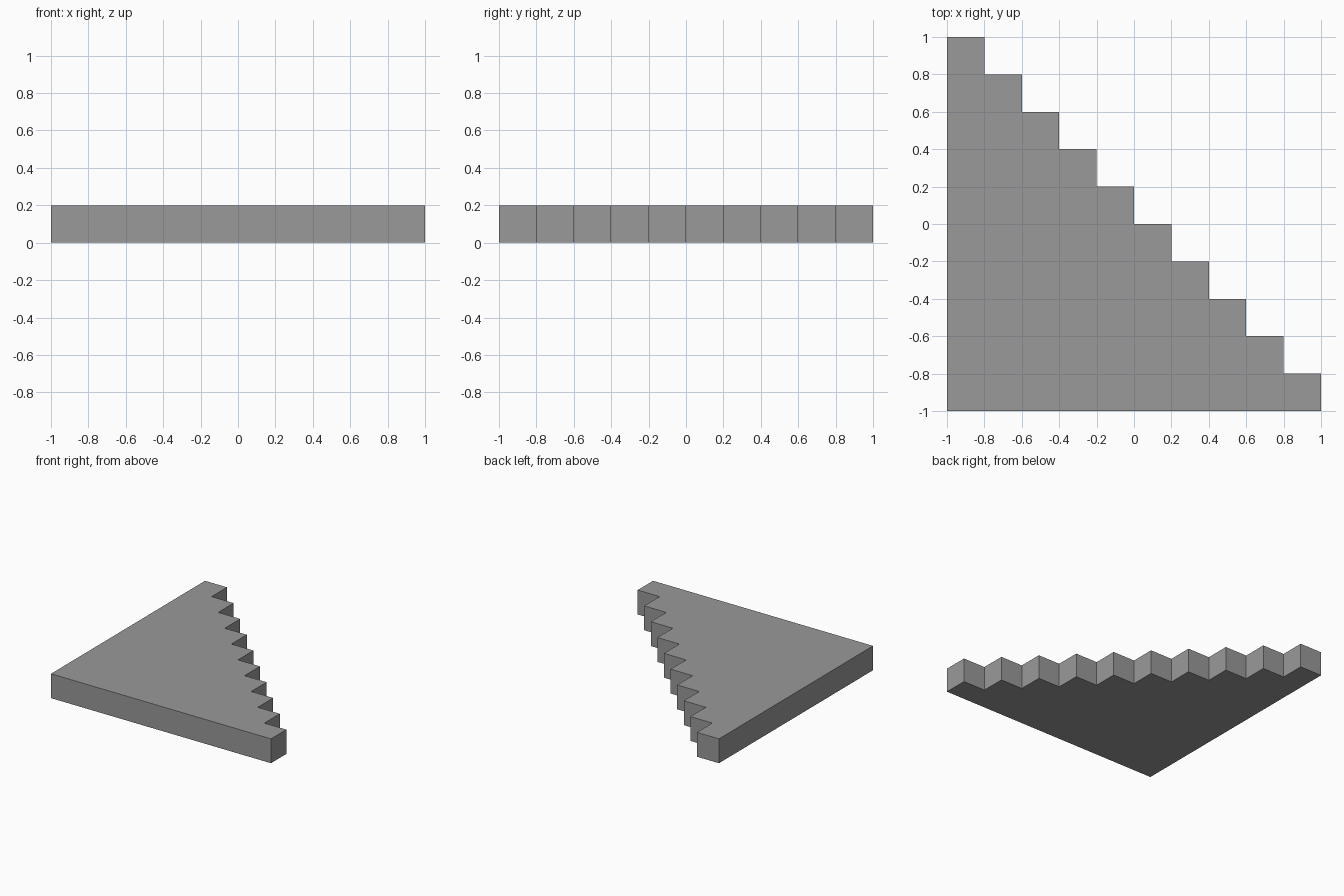
import bpy
import bmesh

if "Cube" in bpy.data.objects:
    bpy.data.objects.remove(bpy.data.objects["Cube"])

STEPS = 10
SIZE = 0.2

# Stepped triangular outline: two straight sides, then a zigzag staircase back
outline = [(-1, -1), (1, -1)]
for i in range(STEPS):
    x = 1 - SIZE * i
    y = -1 + SIZE * (i + 1)
    outline += [(x, y), (x - SIZE, y)]

# Extrude the outline into a flat slab
bm = bmesh.new()
base = bm.faces.new([bm.verts.new((x, y, 0)) for x, y in outline])
top = bmesh.ops.extrude_face_region(bm, geom=[base], use_keep_orig=True)
verts = [g for g in top["geom"] if isinstance(g, bmesh.types.BMVert)]
bmesh.ops.translate(bm, verts=verts, vec=(0, 0, SIZE))
bmesh.ops.recalc_face_normals(bm, faces=bm.faces)

mesh = bpy.data.meshes.new("stepped_slab")
bm.to_mesh(mesh)
bm.free()

# Plain grey colour
grey = bpy.data.materials.new("grey")
grey.diffuse_color = (0.32, 0.32, 0.32, 1)
grey.use_nodes = True
grey.node_tree.nodes["Principled BSDF"].inputs["Base Color"].default_value = grey.diffuse_color
mesh.materials.append(grey)

slab = bpy.data.objects.new("stepped_slab", mesh)
bpy.context.collection.objects.link(slab)
